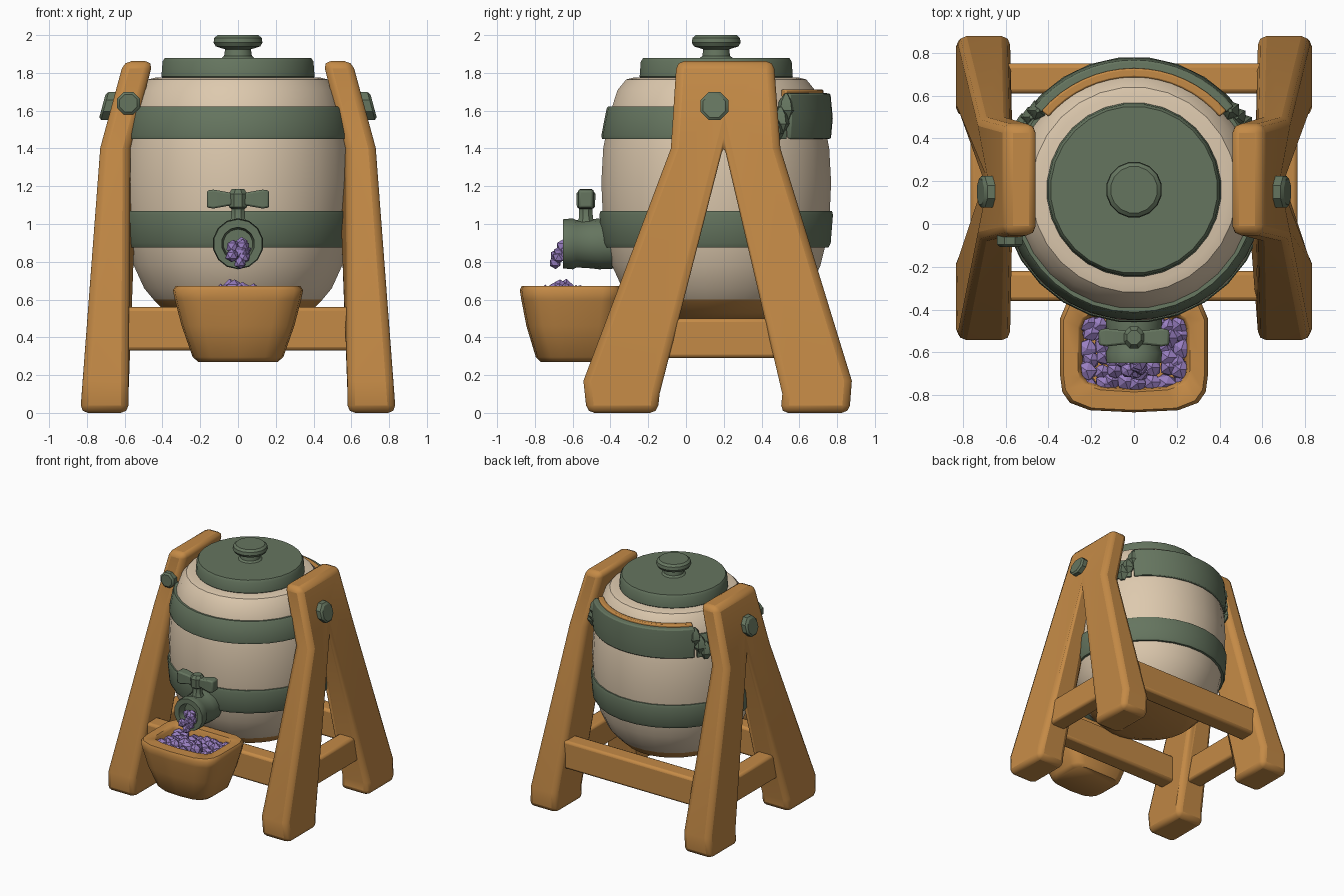
import bpy, bmesh, math, random
from mathutils import Vector

if "Cube" in bpy.data.objects:
    bpy.data.objects.remove(bpy.data.objects["Cube"])

random.seed(4)
TAU = math.tau


def material(name, r, g, b):
    lin = [((c / 255 + 0.055) / 1.055) ** 2.4 for c in (r, g, b)]
    m = bpy.data.materials.new(name)
    m.diffuse_color = (*lin, 1)
    m.use_nodes = True
    m.node_tree.nodes["Principled BSDF"].inputs["Base Color"].default_value = m.diffuse_color
    return m


WOOD = material("warm wood", 196, 138, 70)
GREEN = material("green metal", 101, 117, 95)
CREAM = material("cream barrel", 221, 201, 174)
PURPLE = material("purple crystal", 152, 126, 192)


def finish(name, bm, mat, bevel=0, angle=35):
    bmesh.ops.recalc_face_normals(bm, faces=bm.faces)
    me = bpy.data.meshes.new(name)
    bm.to_mesh(me)
    bm.free()
    me.materials.append(mat)
    ob = bpy.data.objects.new(name, me)
    bpy.context.collection.objects.link(ob)
    if bevel:
        mod = ob.modifiers.new("bevel", "BEVEL")
        mod.width, mod.segments, mod.limit_method = bevel, 2, "ANGLE"
        mod.angle_limit = math.radians(30)
    if angle:
        bpy.ops.object.select_all(action="DESELECT")
        ob.select_set(True)
        bpy.context.view_layer.objects.active = ob
        bpy.ops.object.shade_smooth_by_angle(angle=math.radians(angle))
    return ob


def loft(name, rings, mat, bevel=0, angle=35):
    """Skin closed rings of equal length and cap both ends."""
    bm = bmesh.new()
    vs = [[bm.verts.new(p) for p in ring] for ring in rings]
    n = len(vs[0])
    for a, b in zip(vs, vs[1:]):
        for i in range(n):
            bm.faces.new((a[i], a[(i + 1) % n], b[(i + 1) % n], b[i]))
    bm.faces.new(vs[0])
    bm.faces.new(vs[-1])
    return finish(name, bm, mat, bevel, angle)


def turned(name, profile, mat, u=0, v=0.16, axis="z", n=28, bevel=0):
    """Revolve (radius, height) points about an axis through (u, v)."""
    rings = []
    for r, h in profile:
        ring = []
        for i in range(n):
            t = TAU * (i + 0.5) / n
            a, b = u + r * math.cos(t), v + r * math.sin(t)
            ring.append({"z": (a, b, h), "y": (a, h, b), "x": (h, a, b)}[axis])
        rings.append(ring)
    return loft(name, rings, mat, bevel)


def arc_band(name, profile, start, end, mat, n=16, bevel=0.008):
    """Sweep a closed (radius, z) section round part of the barrel."""
    rings = []
    for i in range(n + 1):
        t = math.radians(start + (end - start) * i / n)
        rings.append([(r * math.cos(t), 0.16 + r * math.sin(t), z) for r, z in profile])
    return loft(name, rings, mat, bevel)


def beam(name, lo, hi, mat, bevel=0.02):
    (x0, y0, z0), (x1, y1, z1) = lo, hi
    return loft(name, [[(x0, y0, z), (x1, y0, z), (x1, y1, z), (x0, y1, z)] for z in (z0, z1)], mat, bevel)


def crystals(name, spots):
    bm = bmesh.new()
    for p, r in spots:
        new = bmesh.ops.create_icosphere(bm, subdivisions=1, radius=r)["verts"]
        for v in new:
            v.co = v.co * random.uniform(0.85, 1.1) + Vector(p)
    return finish(name, bm, PURPLE, angle=0)


# Barrel body, wooden underside, lid and knob
turned("barrel_body", [(0.45, 0.6), (0.5, 0.66), (0.555, 0.78), (0.585, 0.9), (0.605, 1.06), (0.612, 1.22),
                       (0.602, 1.4), (0.583, 1.5), (0.555, 1.62), (0.525, 1.71), (0.48, 1.765), (0.44, 1.775)], CREAM)
turned("barrel_base", [(0.3, 0.5), (0.38, 0.53), (0.45, 0.6), (0.45, 0.63)], WOOD)
turned("lid", [(0.395, 1.765), (0.408, 1.78), (0.402, 1.86), (0.39, 1.878)], GREEN)
turned("lid_knob", [(0.1, 1.87), (0.075, 1.89), (0.07, 1.925), (0.12, 1.94), (0.132, 1.96), (0.128, 1.985),
                    (0.11, 2.0)], GREEN, n=16)

# Hoops: a whole lower one, an open upper one, and the raised back piece
turned("lower_hoop", [(0.56, 0.875), (0.598, 0.875), (0.61, 0.9), (0.622, 1.05), (0.616, 1.07), (0.57, 1.07)], GREEN)
arc_band("upper_hoop", [(0.57, 1.45), (0.605, 1.45), (0.608, 1.47), (0.58, 1.612), (0.572, 1.622), (0.54, 1.62)],
         142, 398, GREEN, n=26, bevel=0)
arc_band("raised_hoop", [(0.57, 1.455), (0.607, 1.45), (0.617, 1.56), (0.605, 1.69), (0.56, 1.695)], 40, 140, GREEN)
arc_band("hoop_liner", [(0.54, 1.5), (0.58, 1.5), (0.567, 1.712), (0.525, 1.712)], 40.5, 139.5, WOOD)
for s in (-1, 1):
    for k, (x, y, z) in enumerate([(0.48, 0.5, 1.55), (0.51, 0.47, 1.5), (0.45, 0.53, 1.62)]):
        turned(f"hoop_tear_{s}_{k}", [(0.02, z - 0.07), (0.05, z - 0.02), (0.04, z + 0.03), (0.01, z + 0.07)],
               GREEN, s * x, y, n=5)

# A-frames: side outline in y and z, split in three flat panels
OUT = [(-0.525, 0), (-0.15, 0), (-0.14, 0.1), (0.2, 1.42), (0.51, 0.1), (0.5, 0), (0.865, 0), (0.878, 0.17),
       (0.5, 1.4), (0.465, 1.862), (-0.05, 1.862), (-0.08, 1.4), (-0.543, 0.17)]
PANELS = [(0, 1, 2, 3, 11, 12), (3, 4, 5, 6, 7, 8), (3, 8, 9, 10, 11)]


def leg_x(z, foot, knee, top):
    return foot + (knee - foot) * z / 1.4 if z <= 1.4 else knee + (top - knee) * (z - 1.4) / 0.46


for side, s in (("left", -1), ("right", 1)):
    bm = bmesh.new()
    inner = [bm.verts.new((s * leg_x(z, 0.58, 0.57, 0.45), y, z)) for y, z in OUT]
    outer = [bm.verts.new((s * leg_x(z, 0.835, 0.73, 0.605), y, z)) for y, z in OUT]
    for panel in PANELS:
        bm.faces.new([inner[i] for i in panel])
        bm.faces.new([outer[i] for i in panel])
    for i in range(len(OUT)):
        j = (i + 1) % len(OUT)
        bm.faces.new((inner[i], inner[j], outer[j], outer[i]))
    finish(f"{side}_a_frame", bm, WOOD, 0.04)
    # Side rail, and pivot bolt leaning with the frame
    beam(f"{side}_side_rail", (s * 0.695 - 0.07, -0.2, 0.29), (s * 0.695 + 0.07, 0.55, 0.5), WOOD)
    bolt = turned(f"{side}_pivot_bolt", [(0.08, s * 0.6), (0.08, s * 0.705), (0.065, s * 0.718)], GREEN, 0.15, 1.625,
                  "x", 8)
    for v in bolt.data.vertices:
        v.co.x -= s * 0.27 * (v.co.z - 1.625)

# Extra bolt on the front of the left frame
turned("front_bolt", [(0.065, -0.03), (0.065, -0.095), (0.05, -0.107)], GREEN, -0.58, 1.64, "y", 8)

# Cross rails
beam("front_cross_rail", (-0.65, -0.36, 0.33), (0.65, -0.22, 0.56), WOOD)
beam("back_cross_rail", (-0.65, 0.61, 0.33), (0.65, 0.75, 0.56), WOOD)

# Spout with hollow mouth
turned("spout", [(0.13, -0.35), (0.135, -0.46), (0.13, -0.5), (0.125, -0.58), (0.135, -0.6), (0.13, -0.65),
                 (0.088, -0.65), (0.078, -0.58)], GREEN, 0, 0.895, "y", 14)

# Tap stem and bow-tie handle
turned("tap_stem", [(0.06, 1.0), (0.04, 1.03), (0.038, 1.08), (0.052, 1.09), (0.055, 1.16), (0.035, 1.185)],
       GREEN, 0, -0.53, n=8)
loft("tap_handle", [[(x, -0.53 + sy * w, 1.132 + sz * h) for sy, sz in ((-1, -1), (1, -1), (1, 1), (-1, 1))]
                    for x, w, h in ((-0.165, 0.035, 0.045), (-0.13, 0.042, 0.05), (-0.04, 0.032, 0.034),
                                    (0.04, 0.032, 0.034), (0.13, 0.042, 0.05), (0.165, 0.035, 0.045))], GREEN, 0.01)


# Trough: rounded rectangles from the outer bottom over the rim to the inner floor
def trough_ring(hx, y0, y1, z, c):
    bow = 0.02
    half = [(0, y0), (hx * 0.6, y0 + bow * 0.5), (hx - c * 0.45, y0 + bow + c * 0.25), (hx - c * 0.1, y0 + bow + c * 0.75),
            (hx, y0 + bow + c * 1.5), (hx, y1 - c), (hx - c * 0.3, y1 - c * 0.3), (hx - c, y1), (0, y1)]
    return [(x, y, z) for x, y in half] + [(-x, y, z) for x, y in half[-2:0:-1]]


loft("trough", [trough_ring(*a) for a in (
    (0.21, -0.77, -0.41, 0.27, 0.07), (0.24, -0.795, -0.40, 0.295, 0.08), (0.298, -0.845, -0.37, 0.46, 0.09),
    (0.335, -0.872, -0.345, 0.6, 0.1), (0.345, -0.88, -0.34, 0.65, 0.1), (0.33, -0.87, -0.35, 0.672, 0.1),
    (0.262, -0.785, -0.42, 0.672, 0.06), (0.25, -0.775, -0.43, 0.655, 0.06), (0.235, -0.76, -0.44, 0.56, 0.06))],
    WOOD, angle=50)

# Crystals heaped in the trough and spilling from the spout
heap = []
for i in range(8):
    for j in range(6):
        x = -0.21 + 0.42 * i / 7 + random.uniform(-0.015, 0.015)
        y = -0.735 + 0.27 * j / 5 + random.uniform(-0.015, 0.015)
        lift = 0.06 * max(0, 1 - math.hypot(x, y + 0.64) / 0.17)
        heap.append(((x, y, 0.6 + lift + random.uniform(-0.012, 0.012)), random.uniform(0.042, 0.054)))
crystals("trough_crystals", heap)
crystals("spout_crystals", [((random.uniform(-0.035, 0.035), -0.6 - 0.09 * k / 11, 0.885 - 0.08 * (k / 11) ** 2
                              + random.uniform(-0.02, 0.02)), random.uniform(0.032, 0.042)) for k in range(12)])
